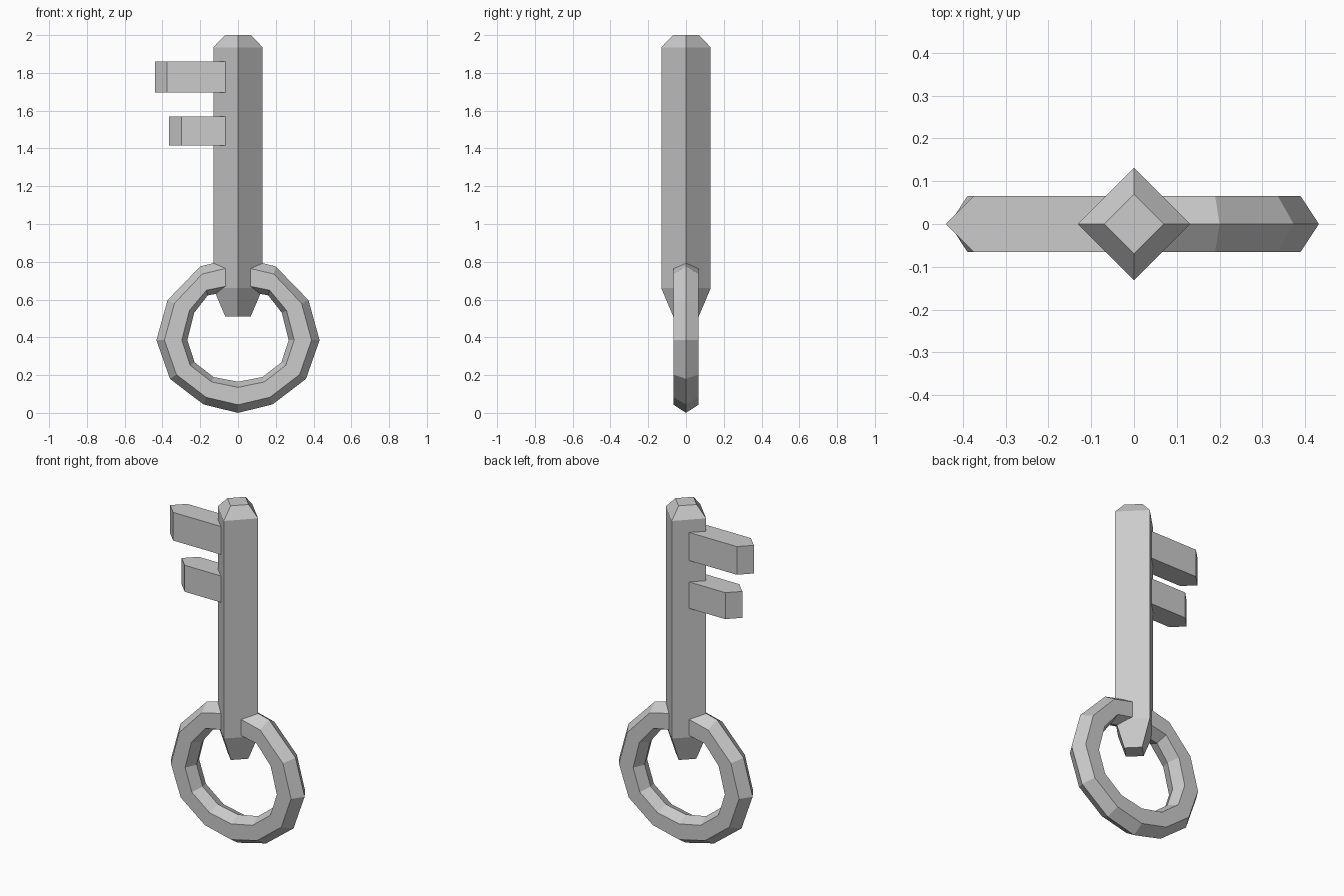
import bpy, bmesh

if "Cube" in bpy.data.objects:
    bpy.data.objects.remove(bpy.data.objects["Cube"])


def loft(name, rings, closed=False):
    """Skin a sequence of equal-length point rings; cap the ends unless closed."""
    bm = bmesh.new()
    loops = [[bm.verts.new(p) for p in ring] for ring in rings]
    n = len(loops[0])
    pairs = list(zip(loops, loops[1:]))
    if closed:
        pairs.append((loops[-1], loops[0]))
    else:
        bm.faces.new(loops[0])
        bm.faces.new(loops[-1])
    for a, b in pairs:
        for i in range(n):
            j = (i + 1) % n
            bm.faces.new((a[i], a[j], b[j], b[i]))
    bmesh.ops.recalc_face_normals(bm, faces=bm.faces)
    mesh = bpy.data.meshes.new(name)
    bm.to_mesh(mesh)
    bm.free()
    obj = bpy.data.objects.new(name, mesh)
    bpy.context.collection.objects.link(obj)
    return obj


HALF = 0.065  # half thickness of ring and teeth

# Diamond-section shaft with tapered ends
loft("shaft", [[(r, 0, z), (0, r, z), (-r, 0, z), (0, -r, z)]
               for r, z in [(0.067, 0.51), (0.131, 0.66), (0.131, 1.935), (0.069, 2.0)]])

# Pointed key teeth
for name, tip, bottom, top in [("upper_tooth", -0.44, 1.695, 1.86),
                               ("lower_tooth", -0.365, 1.415, 1.57)]:
    shoulder = tip + 0.065
    loft(name, [[(0, -HALF, z), (0, HALF, z), (shoulder, HALF, z),
                 (tip, 0, z), (shoulder, -HALF, z)] for z in (bottom, top)])

# Twelve-sided bow ring with a hexagonal section: outer and inner edge, bottom to top
outer = [(0, 0.0), (0.183, 0.045), (0.36, 0.18), (0.432, 0.385),
         (0.373, 0.597), (0.2, 0.775), (0, 0.825)]
inner = [(0, 0.165), (0.13, 0.19), (0.23, 0.268), (0.268, 0.385),
         (0.232, 0.53), (0.16, 0.622), (0, 0.652)]


def section(o, i, side):
    def at(t, y):
        return (side * (o[0] + (i[0] - o[0]) * t), y, o[1] + (i[1] - o[1]) * t)
    return [at(0, 0), at(0.26, -HALF), at(0.82, -HALF),
            at(1, 0), at(0.82, HALF), at(0.26, HALF)]


half = list(zip(outer, inner))
loft("bow_ring", [section(o, i, 1) for o, i in half]
     + [section(o, i, -1) for o, i in half[-2:0:-1]], closed=True)
